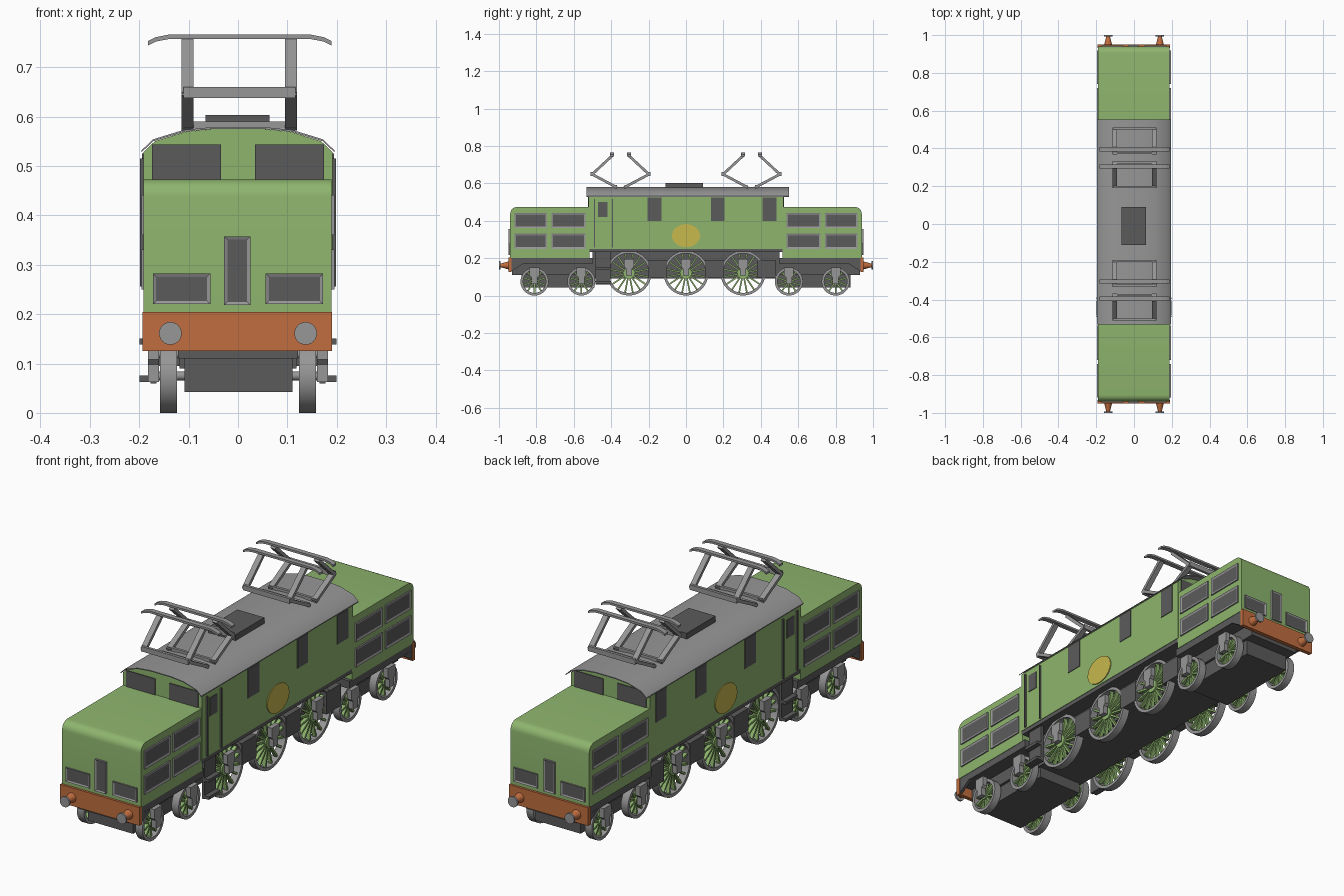
import bpy, bmesh, math
from mathutils import Vector, Matrix

if "Cube" in bpy.data.objects:
    bpy.data.objects.remove(bpy.data.objects["Cube"])


def material(name, rgb):
    m = bpy.data.materials.new(name)
    m.diffuse_color = (*rgb, 1)
    m.use_nodes = True
    m.node_tree.nodes["Principled BSDF"].inputs["Base Color"].default_value = m.diffuse_color
    return m


GREEN = material("leaf green", (0.27, 0.46, 0.155))
GREY = material("mid grey", (0.31, 0.31, 0.31))
DARK = material("dark grey", (0.105, 0.105, 0.105))
ORANGE = material("burnt orange", (0.53, 0.155, 0.05))
YELLOW = material("yellow", (0.57, 0.48, 0.075))


def finish(name, bm, *mats, smooth=False):
    bmesh.ops.recalc_face_normals(bm, faces=bm.faces)
    me = bpy.data.meshes.new(name)
    bm.to_mesh(me)
    bm.free()
    for m in mats:
        me.materials.append(m)
    ob = bpy.data.objects.new(name, me)
    bpy.context.collection.objects.link(ob)
    if smooth:
        bpy.ops.object.select_all(action='DESELECT')
        ob.select_set(True)
        bpy.context.view_layer.objects.active = ob
        bpy.ops.object.shade_smooth_by_angle(angle=math.radians(35))
    return ob


def cube(bm, x, y, z):
    size = [abs(a[1] - a[0]) for a in (x, y, z)]
    mid = [(a[0] + a[1]) / 2 for a in (x, y, z)]
    bmesh.ops.create_cube(bm, size=1, matrix=Matrix.Translation(mid) @ Matrix.Diagonal((*size, 1)))


def box(name, x, y, z, mat):
    bm = bmesh.new()
    cube(bm, x, y, z)
    return finish(name, bm, mat)


def prism(name, pts, axis, a, b, mat, smooth=False):
    """Extrude a (x,z) profile along y, or a (y,z) profile along x."""
    bm = bmesh.new()
    put = (lambda p, t: (t, p[0], p[1])) if axis == 'x' else (lambda p, t: (p[0], t, p[1]))
    f = bm.faces.new([bm.verts.new(put(p, a)) for p in pts])
    r = bmesh.ops.extrude_face_region(bm, geom=[f])
    d = Vector(put((0, 0), b - a))
    bmesh.ops.translate(bm, vec=d, verts=[v for v in r['geom'] if isinstance(v, bmesh.types.BMVert)])
    return finish(name, bm, mat, smooth=smooth)


def panel(name, x, y, z, normal, rim=0.013):
    """Grey framed panel with a recessed dark centre on the outward face."""
    bm = bmesh.new()
    cube(bm, x, y, z)
    bm.normal_update()
    f = max(bm.faces, key=lambda f: f.normal.dot(Vector(normal)))
    bmesh.ops.inset_region(bm, faces=[f], thickness=rim, depth=-0.003)
    f.material_index = 1
    return finish(name, bm, GREY, DARK)


def cone(name, centre, axis, r1, r2, depth, mat, seg=24):
    bm = bmesh.new()
    rot = Vector((0, 0, 1)).rotation_difference(Vector(axis)).to_matrix().to_4x4()
    bmesh.ops.create_cone(bm, cap_ends=True, segments=seg, radius1=r1, radius2=r2, depth=depth,
                          matrix=Matrix.Translation(centre) @ rot)
    return finish(name, bm, mat, smooth=True)


def bar(bm, p, q, wx, wt):
    """Rectangular bar between two points of one x plane."""
    p, q = Vector(p), Vector(q)
    d = q - p
    rot = Matrix.Rotation(math.atan2(-d.y, d.z), 4, 'X')
    bmesh.ops.create_cube(bm, size=1, matrix=Matrix.Translation((p + q) / 2) @ rot
                          @ Matrix.Diagonal((wx, wt, d.length, 1)))


def wheel(name, x, y, r, spokes):
    bm = bmesh.new()
    # rim: a rectangular ring
    n, w, rings = 32, 0.017, []
    for i in range(n):
        a = math.tau * i / n
        rings.append([bm.verts.new((x + dx, y + rr * math.cos(a), r + rr * math.sin(a)))
                      for dx, rr in ((-w, r), (w, r), (w, r - 0.014), (-w, r - 0.014))])
    for i in range(n):
        p, q = rings[i], rings[(i + 1) % n]
        for k in range(4):
            bm.faces.new((p[k], p[(k + 1) % 4], q[(k + 1) % 4], q[k]))
    count = len(bm.faces)
    # spokes and hub
    for i in range(spokes):
        a = math.tau * (i + 0.5) / spokes
        d = Vector((0, math.cos(a), math.sin(a)))
        c = Vector((x, y, r))
        bar(bm, c + d * 0.015, c + d * (r - 0.01), 0.016, 0.0085)
    rot = Matrix.Rotation(math.pi / 2, 4, 'Y')
    bmesh.ops.create_cone(bm, cap_ends=True, segments=16, radius1=r * 0.24, radius2=r * 0.24, depth=0.03,
                          matrix=Matrix.Translation((x, y, r)) @ rot)
    bm.faces.ensure_lookup_table()
    for f in bm.faces[count:]:
        f.material_index = 1
    finish(name, bm, GREY, GREEN, smooth=True)


# cab body and thin curved roof
half = [(0.195, 0.532), (0.172, 0.554), (0.11, 0.573), (0.05, 0.579)]
arc = half + [(-x, z) for x, z in reversed(half)]
gable = [(x * 0.98, z - 0.004) for x, z in arc]
prism("cab_body", [(0.191, 0.25)] + gable + [(-0.191, 0.25)], 'y', -0.52, 0.52, GREEN)
prism("roof", arc + [(x, z - 0.004) for x, z in reversed(arc)], 'y', -0.532, 0.552, GREY, True)
box("roof_box", (-0.066, 0.064), (-0.11, 0.09), (0.57, 0.603), DARK)

# both ends: hood, grilles, end windows, beam, buffers, bogie
for s, end in ((-1, "front"), (1, "back")):
    R = 0.036
    curve = [(0.94 - R + R * math.cos(t * math.pi / 12), 0.473 - R + R * math.sin(t * math.pi / 12)) for t in range(7)]
    pts = [(0.515, 0.2), (0.94, 0.2)] + curve + [(0.515, 0.473)]
    prism(end + "_hood", [(y * s, z) for y, z in pts], 'x', -0.191, 0.189, GREEN, True)
    for sx, side in ((-1, "left"), (1, "right")):
        for y in ((0.537, 0.72), (0.742, 0.918)):
            for z in ((0.25, 0.331), (0.36, 0.441)):
                panel(f"{end}_{side}_hood_grille", (sx * 0.187, sx * 0.195), (s * y[0], s * y[1]), z, (sx, 0, 0))
        panel(f"{end}_{side}_low_grille", (sx * 0.056, sx * 0.172), (s * 0.935, s * 0.945), (0.22, 0.282), (0, s, 0), 0.009)
        box(f"{end}_{side}_cab_window", (sx * 0.034, sx * 0.174), (s * 0.518, s * 0.524), (0.472, 0.543), DARK)
        cone(f"{end}_{side}_buffer_stem", (sx * 0.137, s * 0.97, 0.161), (0, s, 0), 0.022, 0.009, 0.05, ORANGE)
        cone(f"{end}_{side}_buffer_head", (sx * 0.137, s * 0.996, 0.161), (0, s, 0), 0.023, 0.023, 0.008, GREY)
        prism(f"{end}_{side}_gusset", [(s * 0.94, 0.125), (s * 0.94, 0.17), (s * 0.87, 0.17)], 'x',
              sx * 0.175, sx * 0.188, DARK)
    panel(end + "_centre_panel", (-0.028, 0.025), (s * 0.935, s * 0.948), (0.218, 0.357), (0, s, 0), 0.009)
    box(end + "_beam", (-0.193, 0.19), (s * 0.932, s * 0.95), (0.125, 0.204), ORANGE)
    box(end + "_deck", (-0.187, 0.187), (s * 0.5, s * 0.935), (0.168, 0.202), DARK)
    box(end + "_inner_frame", (-0.122, 0.122), (s * 0.48, s * 0.93), (0.11, 0.17), DARK)
    box(end + "_bogie", (-0.108, 0.11), (s * 0.49, s * 0.88), (0.042, 0.12), DARK)

# middle underframe
box("middle_deck", (-0.189, 0.189), (-0.52, 0.52), (0.232, 0.254), DARK)
box("middle_frame", (-0.118, 0.118), (-0.5, 0.5), (0.09, 0.24), DARK)

# cab sides: windows, door, rails, emblem disc, steps
for s, side in ((-1, "left"), (1, "right")):
    X = (s * 0.188, s * 0.194)
    for y in ((-0.207, -0.13), (0.135, 0.207), (0.41, 0.483)):
        box(side + "_side_window", X, y, (0.398, 0.525), DARK)
    box(side + "_door_window", X, (-0.47, -0.42), (0.42, 0.5), DARK)
    for y in (-0.49, -0.393):
        box(side + "_door_rail", (s * 0.19, s * 0.198), (y - 0.003, y + 0.003), (0.256, 0.515), DARK)
    disc = cone(side + "_yellow_disc", (s * 0.191, 0, 0.32), (s, 0, 0), 0.062, 0.062, 0.008, YELLOW, 32)
    for v in disc.data.vertices:
        v.co.y *= 1.22
    box(side + "_step_plate", (s * 0.165, s * 0.177), (-0.485, -0.405), (0.06, 0.235), DARK)
    for z in (0.063, 0.138):
        box(side + "_step", (s * 0.165, s * 0.199), (-0.485, -0.405), (z, z + 0.013), DARK)
    for y in (-0.152, 0.152, 0.43):
        box(side + "_spring_box", (s * 0.11, s * 0.16), (y - 0.05, y + 0.05), (0.095, 0.19), DARK)

# wheels, axles and hanging axle boxes
for y, r, n in ((-0.81, 0.075, 10), (-0.56, 0.075, 10), (0.55, 0.075, 10), (0.8, 0.075, 10),
                (-0.305, 0.12, 16), (0, 0.12, 16), (0.305, 0.12, 16)):
    cone("axle", (0, y, r), (1, 0, 0), 0.009, 0.009, 0.33, GREY, 12)
    zt, zb = r + 0.075, r - 0.012
    for s, side in ((-1, "left"), (1, "right")):
        wheel(side + "_wheel", s * 0.141, y, r, n)
        shape = [(-0.026, zt), (-0.026, zb + 0.045), (-0.016, zb + 0.035), (-0.016, zb),
                 (0.016, zb), (0.016, zb + 0.035), (0.026, zb + 0.045), (0.026, zt)]
        prism(side + "_axle_box", [(y + a, b) for a, b in shape], 'x', s * 0.16, s * 0.182, GREY)

# pantographs
for yc, end in ((-0.35, "front"), (0.35, "back")):
    bm = bmesh.new()
    for s in (-1, 1):
        for x in (-0.102, 0.107):
            bar(bm, (x, yc + s * 0.02, 0.578), (x, yc + s * 0.155, 0.65), 0.024, 0.014)
            bar(bm, (x, yc + s * 0.155, 0.645), (x, yc + s * 0.04, 0.752), 0.024, 0.014)
        cube(bm, (-0.11, 0.116), (yc + s * 0.148, yc + s * 0.16), (0.638, 0.66))
        cube(bm, (-0.11, 0.116), (yc + s * 0.02, yc + s * 0.032), (0.576, 0.59))
    finish(end + "_pantograph_arms", bm, GREY)
    bow = [(-0.182, 0.744), (-0.166, 0.752), (-0.14, 0.757), (0.147, 0.757), (0.173, 0.752), (0.189, 0.744)]
    top = [(x, z + 0.009) for x, z in reversed(bow)]
    for s in (-1, 1):
        prism(end + "_contact_bow", bow + top, 'y', yc + s * 0.046 - 0.011, yc + s * 0.046 + 0.011, GREY)
